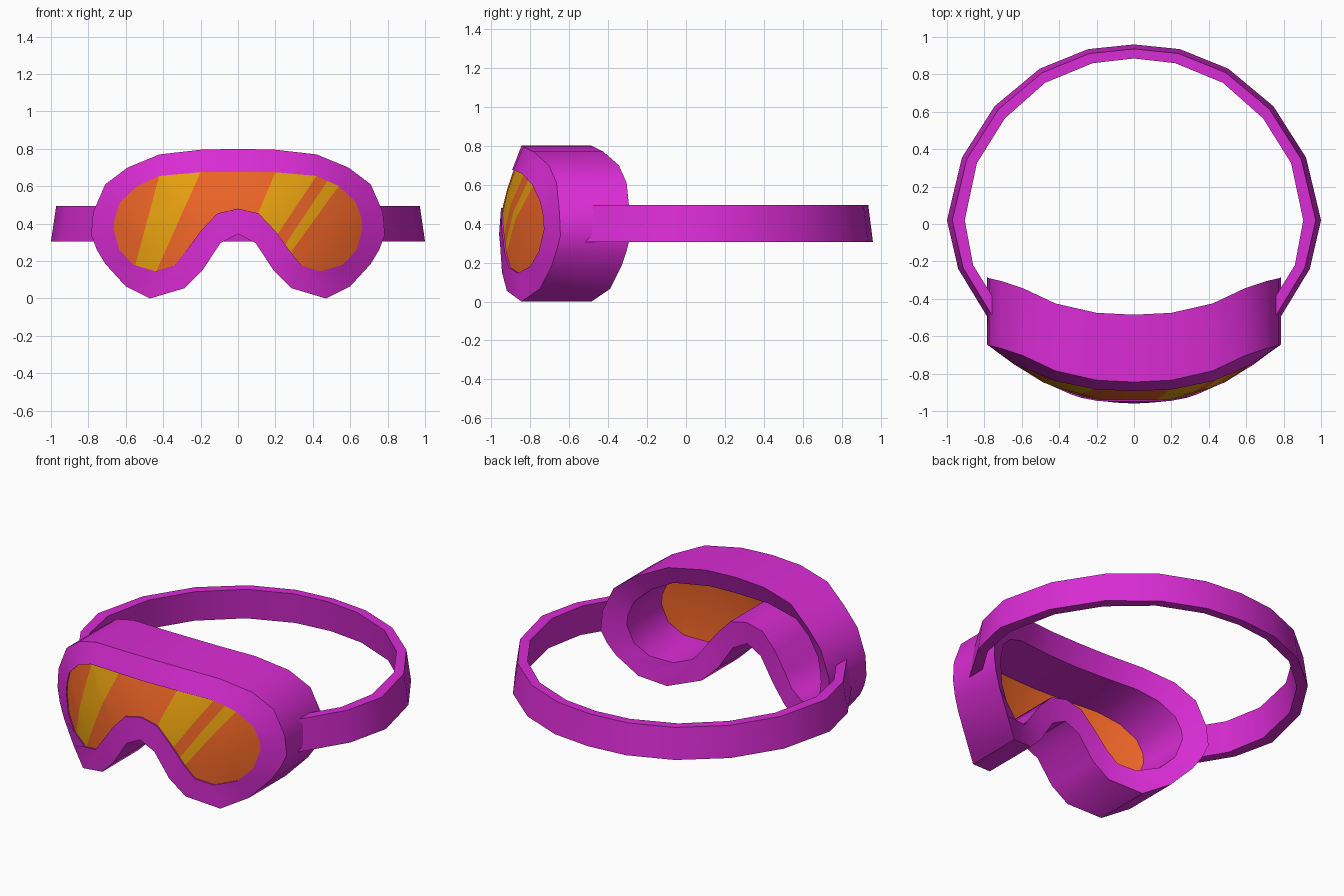
import bpy, bmesh, math
from mathutils import Vector

if "Cube" in bpy.data.objects:
    bpy.data.objects.remove(bpy.data.objects["Cube"])


def material(name, rgb):
    m = bpy.data.materials.new(name)
    m.diffuse_color = (*rgb, 1)
    m.use_nodes = True
    m.node_tree.nodes["Principled BSDF"].inputs["Base Color"].default_value = m.diffuse_color
    return m


PURPLE = material("purple_plastic", (0.70, 0.025, 0.66))
ORANGE = material("orange_lens", (0.86, 0.13, 0.02))
YELLOW = material("yellow_glint", (0.82, 0.36, 0.005))


def finish(bm, name, mats, angle=40, fix_normals=True):
    if fix_normals:
        bmesh.ops.recalc_face_normals(bm, faces=bm.faces)
    me = bpy.data.meshes.new(name)
    bm.to_mesh(me)
    bm.free()
    ob = bpy.data.objects.new(name, me)
    bpy.context.collection.objects.link(ob)
    for m in mats:
        me.materials.append(m)
    bpy.ops.object.select_all(action='DESELECT')
    ob.select_set(True)
    bpy.context.view_layer.objects.active = ob
    bpy.ops.object.shade_smooth_by_angle(angle=math.radians(angle))
    return ob


def mirrored(half):
    """Full loop from a right half whose two ends lie on x = 0."""
    return half + [(-x, y, z) for x, y, z in reversed(half[1:-1])]


def loft(bm, loops, ring, close):
    """Skin successive loops; ring closes each loop, close joins last to first."""
    vs = [[bm.verts.new(p) for p in lp] for lp in loops]
    n = len(vs[0])
    for a, b in zip(vs, vs[1:] + ([vs[0]] if close else [])):
        for i in range(n if ring else n - 1):
            j = (i + 1) % n
            bm.faces.new((a[i], a[j], b[j], b[i]))
    return vs


# Right halves of the frame outline and the lens opening, top centre to nose
outer = [(0, -.845, .80), (.2, -.835, .795), (.42, -.785, .77), (.59, -.705, .70),
         (.71, -.665, .61), (.775, -.65, .46), (.785, -.645, .34), (.755, -.665, .26),
         (.71, -.69, .185), (.60, -.75, .065), (.47, -.845, 0), (.285, -.92, .055),
         (.19, -.945, .15), (.095, -.955, .295), (0, -.96, .345)]
inner = [(0, -.893, .675), (.2, -.885, .675), (.42, -.84, .655), (.54, -.79, .60),
         (.63, -.75, .515), (.66, -.732, .43), (.665, -.73, .37), (.635, -.755, .26),
         (.56, -.80, .18), (.44, -.865, .145), (.34, -.91, .175), (.28, -.93, .25),
         (.2, -.945, .36), (.11, -.95, .455), (0, -.95, .48)]


def shifted(pts, dy):
    return [(x, y + dy, z) for x, y, z in pts]


# Goggle frame: front bevel, outer wall, back rim, inner wall
bm = bmesh.new()
o, i = mirrored(outer), mirrored(inner)
loft(bm, [i, o, shifted(o, .36), shifted(i, .36)], True, True)
finish(bm, "goggle_frame", [PURPLE])


def lens_mesh(dy):
    """Curved panel: top outline joined to bottom outline with a bulged middle."""
    bm = bmesh.new()
    for s in (1, -1):
        rows = []
        for k in range(8):
            a, b = Vector(inner[k]), Vector(inner[14 - k])
            d = a - b
            mid = (a + b) / 2
            mid.y -= .125 * (d.x ** 2 + d.z ** 2)
            rows.append([(s * p.x, p.y + dy, p.z) for p in (a, mid, b)])
        loft(bm, rows, False, False)
    bmesh.ops.remove_doubles(bm, verts=bm.verts, dist=1e-4)
    bmesh.ops.dissolve_degenerate(bm, dist=1e-5, edges=bm.edges)
    bmesh.ops.recalc_face_normals(bm, faces=bm.faces)
    if sum(f.normal.y * f.calc_area() for f in bm.faces) > 0:
        bmesh.ops.reverse_faces(bm, faces=bm.faces)
    return bm


# Lens front with yellow glint bands: (x, z) top and bottom of each band's edges
bands = [((-.42, .66, -.55, .175), (-.2, .675, -.435, .15)),
         ((.2, .675, .11, .46), (.42, .655, .21, .34)),
         ((.48, .63, .25, .285), (.535, .595, .285, .25))]


def side(line, p):
    x1, z1, x2, z2 = line
    return (p.x - x1) * (z1 - z2) - (p.z - z1) * (x1 - x2)


bm = lens_mesh(.008)
for band in bands:
    for x1, z1, x2, z2 in band:
        bmesh.ops.bisect_plane(bm, geom=bm.verts[:] + bm.edges[:] + bm.faces[:],
                               plane_co=(x1, 0, z1), plane_no=(z1 - z2, 0, x2 - x1))
for f in bm.faces:
    c = f.calc_center_median()
    f.material_index = int(any(side(l, c) > 0 > side(r, c) for l, r in bands))
finish(bm, "lens", [ORANGE, YELLOW], fix_normals=False)

# Plain inside of the lens
bm = lens_mesh(.022)
bmesh.ops.reverse_faces(bm, faces=bm.faces)
finish(bm, "lens_inside", [ORANGE], fix_normals=False)

# Head strap: tapered band, (outer x, y, inner x, y) from frame side to back centre
strap = [(.77, -.52, .755, -.39), (.94, -.24, .86, -.22), (1, .02, .905, .02),
         (.92, .355, .84, .325), (.745, .63, .69, .565), (.505, .83, .475, .755),
         (.245, .935, .22, .86), (0, .96, 0, .885)]
sections = [[(ox, oy, .305), (ox * .972, oy * .975, .495),
             (ix, iy, .495), (ix * 1.025, iy * 1.025, .305)] for ox, oy, ix, iy in strap]
sections += [[(-x, y, z) for x, y, z in s] for s in reversed(sections[:-1])]
bm = bmesh.new()
vs = loft(bm, sections, True, False)
for end in (vs[0], vs[-1]):
    bm.faces.new(end)
finish(bm, "head_strap", [PURPLE])
